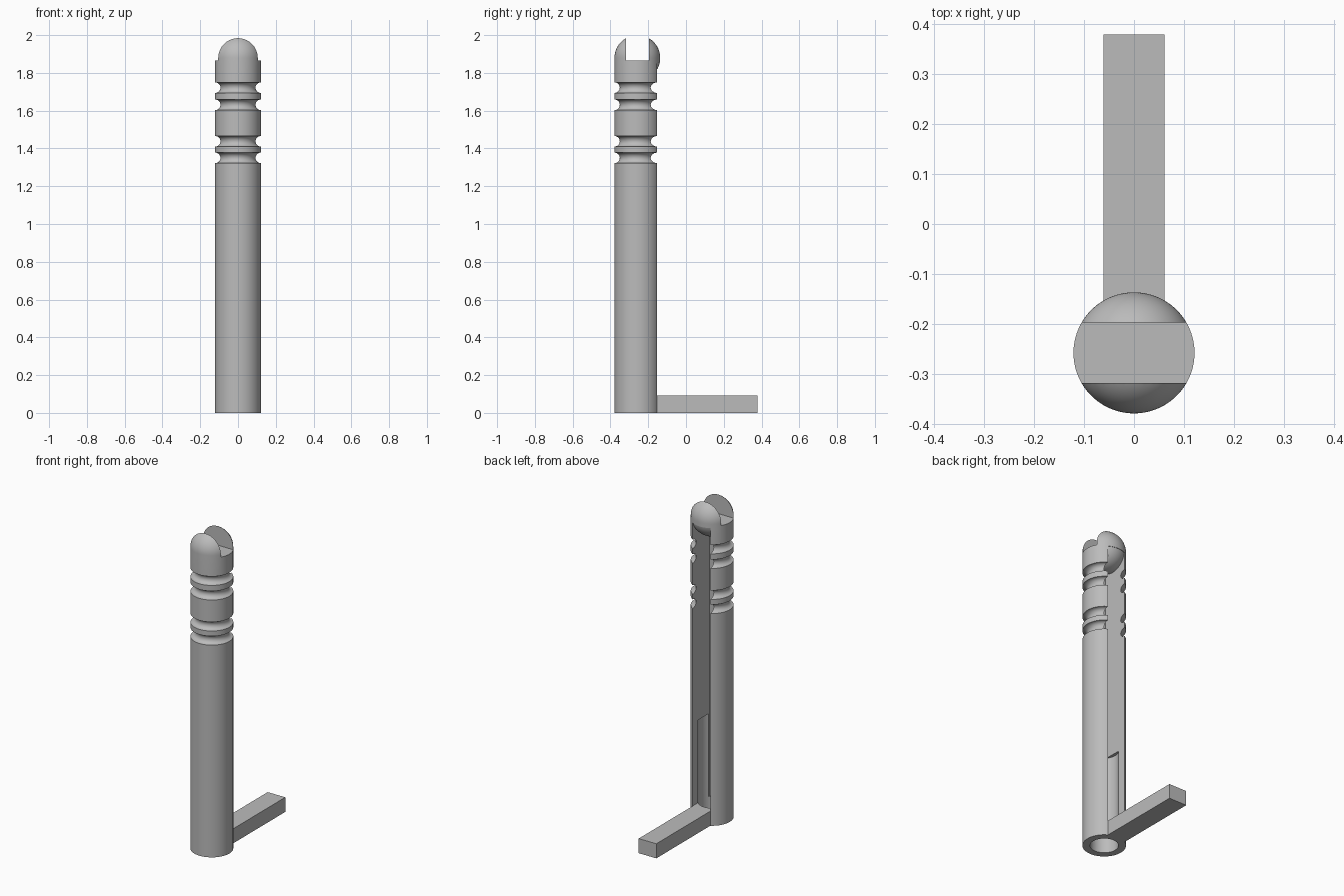
import bpy, bmesh, math
from mathutils import Vector

if "Cube" in bpy.data.objects:
    bpy.data.objects.remove(bpy.data.objects["Cube"], do_unlink=True)

R = 0.121            # post radius
CY = -0.2575         # post axis position in y
DOME_Z = 1.879       # centre of the round head
HALF = 0.0606        # half width of slot, notch and foot bar
GROOVE_R = 0.028
SEGMENTS = 96

grey = bpy.data.materials.new("plain grey")
grey.use_nodes = True
colour = (0.5, 0.5, 0.5, 1)
grey.diffuse_color = colour
grey.node_tree.nodes["Principled BSDF"].inputs["Base Color"].default_value = colour


def make_object(name, bm):
    bmesh.ops.recalc_face_normals(bm, faces=bm.faces)
    mesh = bpy.data.meshes.new(name)
    bm.to_mesh(mesh)
    bm.free()
    mesh.materials.append(grey)
    ob = bpy.data.objects.new(name, mesh)
    bpy.context.collection.objects.link(ob)
    return ob


def box(name, low, high):
    bm = bmesh.new()
    bmesh.ops.create_cube(bm, size=1)
    low, high = Vector(low), Vector(high)
    for v in bm.verts:
        v.co = (low + high) / 2 + v.co * (high - low)
    return make_object(name, bm)


def lathe(name, profile):
    """Spin a (radius, z) profile that starts and ends on the axis."""
    bm = bmesh.new()
    verts = [bm.verts.new((r, CY, z)) for r, z in profile]
    edges = [bm.edges.new(pair) for pair in zip(verts, verts[1:])]
    bmesh.ops.spin(bm, geom=verts + edges, cent=(0, CY, 0), axis=(0, 0, 1),
                   angle=math.tau, steps=SEGMENTS, use_duplicate=False)
    bmesh.ops.remove_doubles(bm, verts=bm.verts, dist=1e-5)
    return make_object(name, bm)


def cut(target, cutter, keep=False):
    mod = target.modifiers.new("cut", 'BOOLEAN')
    mod.operation = 'DIFFERENCE'
    mod.solver = 'EXACT'
    mod.object = cutter
    bpy.context.view_layer.objects.active = target
    bpy.ops.object.modifier_apply(modifier=mod.name)
    if not keep:
        bpy.data.objects.remove(cutter, do_unlink=True)


def arc(start, end, radius, centre_r, centre_z, steps):
    angles = [start + (end - start) * i / steps for i in range(steps + 1)]
    return [(max(0, centre_r + radius * math.cos(a)), centre_z + radius * math.sin(a))
            for a in angles]


# Post with four round grooves and a domed head
profile = [(0, 0), (R, 0)]
for z in (1.35, 1.438, 1.631, 1.722):
    profile += arc(1.5 * math.pi, 0.5 * math.pi, GROOVE_R, R, z, 12)
profile += arc(0, math.pi / 2, R, 0, DOME_Z, 20)
post = lathe("post", profile)

# Long slot down the back, ending under the ball of the head
slot = box("slot_cutter", (-HALF, CY - HALF, -0.1), (HALF, CY + 0.3, DOME_Z - 0.025))
ball = lathe("ball_cutter", arc(-math.pi / 2, math.pi / 2, R, 0, DOME_Z, 40))
cut(slot, ball)
cut(post, slot)

# Notch across the head
cut(post, box("notch_cutter", (-0.3, CY - HALF, 1.865), (0.3, CY + HALF, 2.2)))

# Foot bar reaching back, and the bore running up from the base
foot = box("foot_bar", (-HALF, CY - HALF, 0), (HALF, 0.379, 0.0909))
bore = lathe("bore_cutter", [(0, -0.1), (0.079, -0.1), (0.079, 0.606), (0, 0.606)])
cut(foot, bore, keep=True)
cut(post, bore)

# Smooth round faces, crisp edges
for ob in (post, foot):
    bpy.ops.object.select_all(action='DESELECT')
    ob.select_set(True)
    bpy.context.view_layer.objects.active = ob
    bpy.ops.object.shade_smooth_by_angle(angle=math.radians(30))
